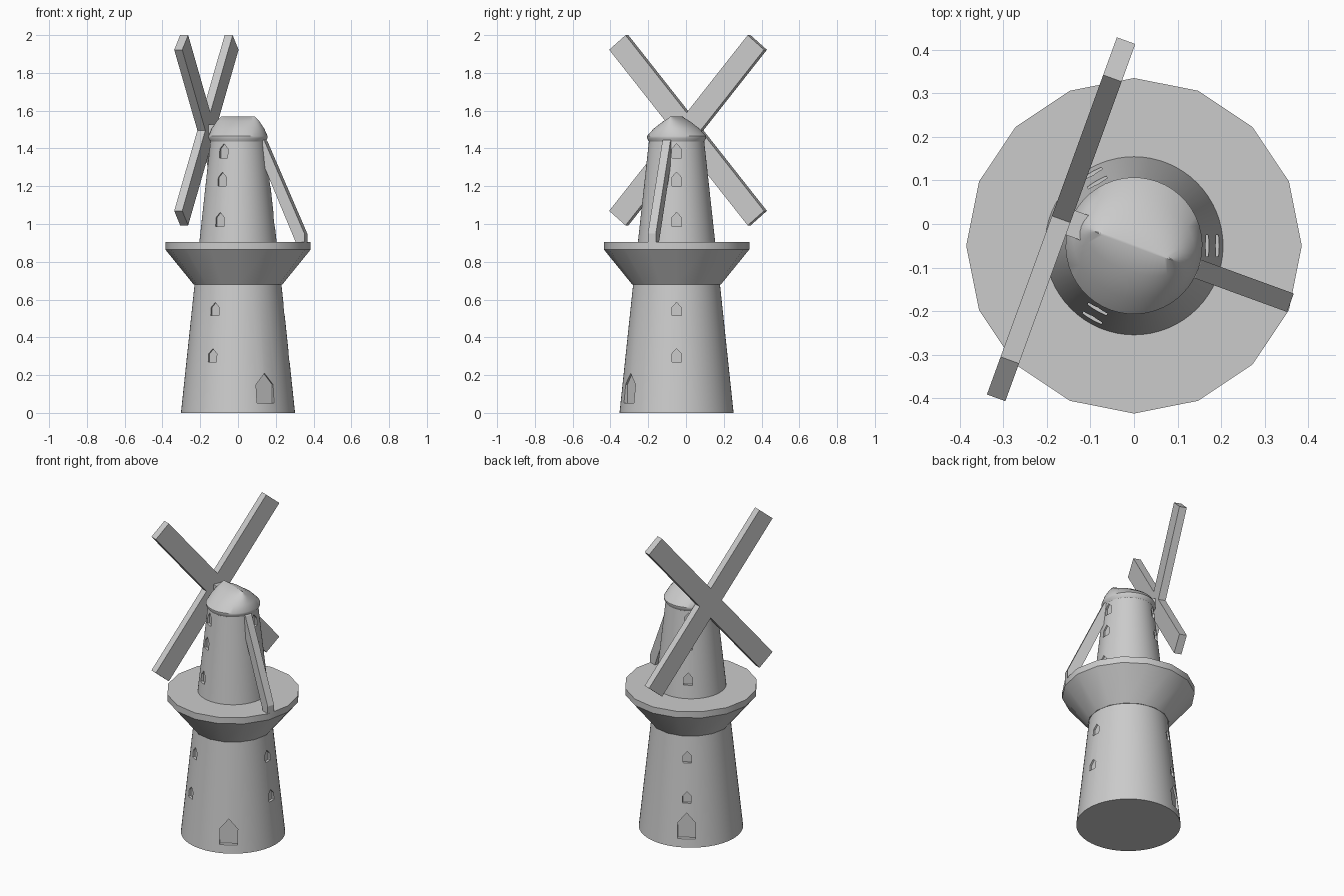
import bpy, bmesh, math
from mathutils import Matrix, Vector

if "Cube" in bpy.data.objects:
    bpy.data.objects.remove(bpy.data.objects["Cube"])

CY = -0.05                      # tower axis is at (0, CY)
AXIS = math.radians(160)        # direction the sails face


def finish(name, bm, smooth=False):
    bmesh.ops.recalc_face_normals(bm, faces=bm.faces)
    me = bpy.data.meshes.new(name)
    bm.to_mesh(me)
    bm.free()
    ob = bpy.data.objects.new(name, me)
    bpy.context.collection.objects.link(ob)
    bpy.ops.object.select_all(action='DESELECT')
    ob.select_set(True)
    bpy.context.view_layer.objects.active = ob
    if smooth:
        bpy.ops.object.shade_smooth_by_angle(angle=math.radians(32))
    return ob


def place(angle):
    return Matrix.Translation((0, CY, 0)) @ Matrix.Rotation(angle, 4, 'Z')


def loft(name, rings, segs, angle=0, cutters=None):
    """Stack of elliptical rings (radius_u, radius_v, z), capped at both ends."""
    bm = bmesh.new()
    loops = []
    for ru, rv, z in rings:
        loops.append([bm.verts.new((ru * math.cos(2 * math.pi * i / segs),
                                    rv * math.sin(2 * math.pi * i / segs), z)) for i in range(segs)])
    for a, b in zip(loops, loops[1:]):
        for i in range(segs):
            j = (i + 1) % segs
            bm.faces.new((a[i], a[j], b[j], b[i]))
    bm.faces.new(loops[0])
    bm.faces.new(loops[-1])
    bm.transform(place(angle))
    ob = finish(name, bm, smooth=cutters is None)
    if cutters:
        mod = ob.modifiers.new("recesses", 'BOOLEAN')
        mod.operation = 'DIFFERENCE'
        mod.solver = 'EXACT'
        mod.object = cutters
        bpy.ops.object.modifier_apply(modifier=mod.name)
        bpy.data.objects.remove(cutters)
        bpy.ops.object.shade_smooth_by_angle(angle=math.radians(32))
    return ob


def prism(bm, pts, u, v, w, origin, depth):
    """Extrude the outline pts (in u, v) by +-depth along w."""
    rows = [[bm.verts.new(origin + u * a + v * b + w * s * depth) for a, b in pts] for s in (-1, 1)]
    n = len(pts)
    bm.faces.new(rows[0])
    bm.faces.new(rows[1])
    for i in range(n):
        j = (i + 1) % n
        bm.faces.new((rows[0][i], rows[0][j], rows[1][j], rows[1][i]))


UP = Vector((0, 0, 1))
OUT = Vector((math.cos(AXIS), math.sin(AXIS), 0))
SIDE = Vector((-OUT.y, OUT.x, 0))
CENTRE = Vector((0, CY, 0))


def openings(name, specs):
    """Gabled cutters: (angle, z0, eave, peak, width, distance of back wall)."""
    bm = bmesh.new()
    for deg, z0, eave, peak, w, d in specs:
        a = math.radians(deg)
        o = Vector((math.cos(a), math.sin(a), 0))
        s = Vector((-o.y, o.x, 0))
        pts = [(-w / 2, z0), (w / 2, z0), (w / 2, eave), (0, peak), (-w / 2, eave)]
        prism(bm, pts, s, UP, o, CENTRE + o * (d + 0.05), 0.05)
    ob = finish(name, bm)
    ob.hide_render = True
    return ob


# Lower tower with windows and two doors
def r_low(z): return 0.302 - 0.106 * z
def r_up(z): return 0.205 - 0.109 * (z - 0.9)


low = [(a, z, z + 0.043, z + 0.07, 0.05, r_low(z + 0.035) - 0.013)
       for a in (0, 120, 240) for z in (0.27, 0.515)]
low += [(a, 0.052, 0.15, 0.21, 0.104, r_low(0.13) - 0.018) for a in (120, 300)]
loft("lower_tower", [(r_low(z), r_low(z), z) for z in (0, 0.69)], 64,
     cutters=openings("lower_openings", low))

# Upper tower with windows
up = [(a, z, z + 0.047, z + 0.075, 0.05, r_up(z + 0.037) - 0.013)
      for a in (0, 120, 240) for z in (0.987, 1.2, 1.35)]
loft("upper_tower", [(r_up(z), r_up(z), z) for z in (0.89, 1.45)], 64,
     cutters=openings("upper_openings", up))

# Gallery: sixteen-sided flared platform
loft("gallery", [(0.235, 0.235, 0.68), (0.385, 0.385, 0.865), (0.385, 0.385, 0.905)], 16)

# Boat-shaped cap narrowing to a ridge
loft("cap", [(0.145, 0.145, 1.435), (0.157, 0.157, 1.455), (0.157, 0.157, 1.465),
             (0.142, 0.118, 1.505), (0.118, 0.06, 1.545), (0.095, 0.003, 1.57)], 48, AXIS)

# Sails: two crossed bars
hub = CENTRE + OUT * 0.178 + UP * 1.496
L, W = 0.607, 0.06
for name, sign in (("sail_a", 1), ("sail_b", -1)):
    t = math.radians(50)
    along = SIDE * math.cos(t) * sign + UP * math.sin(t)
    across = OUT.cross(along)
    bm = bmesh.new()
    prism(bm, [(-L, -W), (L, -W), (L, W), (-L, W)], along, across, OUT, hub, 0.0225)
    finish(name, bm)

# Shaft joining sails to cap
bm = bmesh.new()
prism(bm, [(-0.03, -0.03), (0.03, -0.03), (0.03, 0.03), (-0.03, 0.03)],
      SIDE, UP, OUT, CENTRE + OUT * 0.135 + UP * 1.497, 0.04)
finish("sail_shaft", bm)

# Tail pole from cap down to the gallery edge
bm = bmesh.new()
prism(bm, [(0.14, 1.45), (0.157, 1.44), (0.382, 0.95), (0.382, 0.9), (0.335, 0.9), (0.14, 1.34)],
      -OUT, UP, SIDE, CENTRE, 0.0225)
finish("tail_pole", bm)
